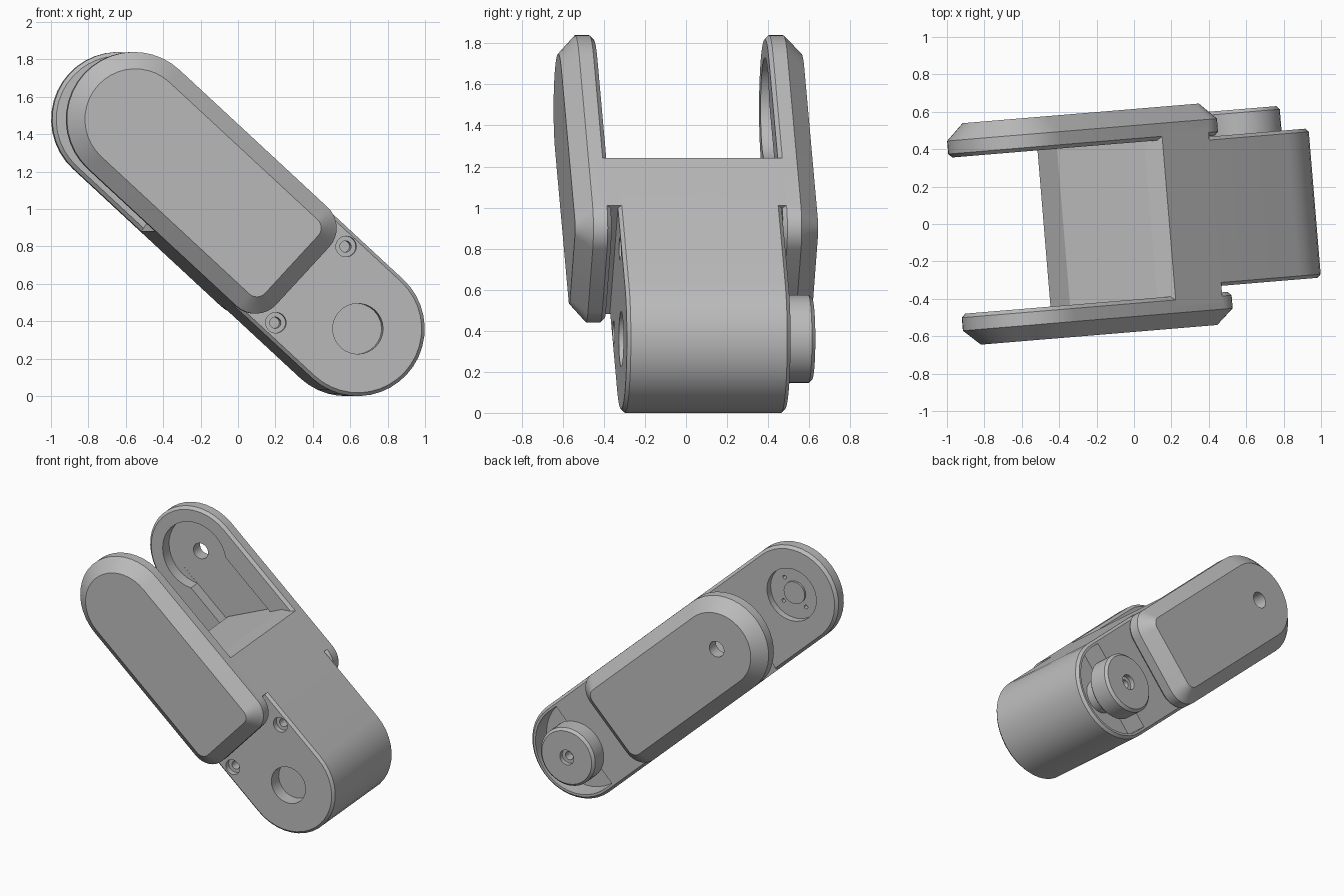
import bpy, bmesh
from math import sin, cos, pi, radians, atan2
from mathutils import Vector, Matrix

cube = bpy.data.objects.get("Cube")
if cube:
    bpy.data.objects.remove(cube, do_unlink=True)

grey = bpy.data.materials.new("plain grey")
grey.use_nodes = True
grey.diffuse_color = (0.5, 0.5, 0.5, 1)
grey.node_tree.nodes["Principled BSDF"].inputs["Base Color"].default_value = grey.diffuse_color

# Link frame: x runs from lower to upper joint, y across, z through the depth
SPAN, R, DEPTH = 1.65, 0.36, 0.8
yaw, pitch = radians(4.75), atan2(1.12, 1.212)
side = Vector((cos(yaw), sin(yaw), 0))
up = Vector((0, 0, 1))
along = up * sin(pitch) - side * cos(pitch)
across = up * cos(pitch) + side * sin(pitch)
through = along.cross(across)
FRAME = Matrix((along, across, through)).transposed().to_4x4()
FRAME.translation = (0.641, -0.316, 0.36)


def arc(cx, cy, r, a0, a1, n):
    steps = [radians(a0 + (a1 - a0) * i / n) for i in range(n + 1)]
    return [(cx + r * cos(a), cy + r * sin(a)) for a in steps]


def circle(cx, cy, r, n=32):
    return arc(cx, cy, r, 0, 360, n)[:-1]


def loft(name, sections):
    """Skin matching outlines, each given with its depth, and cap the ends."""
    bm = bmesh.new()
    rings = [[bm.verts.new((x, y, d)) for x, y in pts] for pts, d in sections]
    for low, high in zip(rings, rings[1:]):
        for i in range(len(low)):
            j = (i + 1) % len(low)
            bm.faces.new((low[i], low[j], high[j], high[i]))
    bm.faces.new(rings[0][::-1])
    bm.faces.new(rings[-1])
    bmesh.ops.recalc_face_normals(bm, faces=bm.faces)
    bm.transform(FRAME)
    mesh = bpy.data.meshes.new(name)
    bm.to_mesh(mesh)
    bm.free()
    mesh.materials.append(grey)
    obj = bpy.data.objects.new(name, mesh)
    bpy.context.collection.objects.link(obj)
    return obj


def prism(name, outline, d0, d1):
    return loft(name, [(outline, d0), (outline, d1)])


def select(obj):
    bpy.ops.object.select_all(action="DESELECT")
    obj.select_set(True)
    bpy.context.view_layer.objects.active = obj


def cut(obj, outline, d0, d1):
    cutter = prism("cutter", outline, d0, d1)
    cutter.hide_render = True
    mod = obj.modifiers.new("cut", "BOOLEAN")
    mod.operation, mod.solver, mod.object = "DIFFERENCE", "EXACT", cutter
    select(obj)
    bpy.ops.object.modifier_apply(modifier=mod.name)
    bpy.data.objects.remove(cutter, do_unlink=True)


def body_outline(r, end):
    return arc(0, 0, r, 90, 270, 20) + [(end, -r), (end, r)]


def plate_outline(inset):
    r, corner, foot = R - inset, 0.15 - inset, 0.417 + inset
    return (arc(SPAN, 0, r, -90, 90, 20)
            + arc(foot + corner, r - corner, corner, 90, 180, 8)
            + arc(foot + corner, corner - r, corner, 180, 270, 8))


def side_plate(name, depth_of, thickness):
    steps = [(0.02, 0), (0, 0.02), (0, 0.09), (0.09, thickness)]
    return loft(name, [(plate_outline(i), depth_of(t)) for i, t in steps])


# Rounded lower housing with softened rims
rim = 0.018
body = loft("lower_housing", [
    (body_outline(R - rim, 0.7), 0), (body_outline(R, 0.7), rim),
    (body_outline(R, 0.7), DEPTH - rim), (body_outline(R - rim, 0.7), DEPTH)])
cut(body, circle(0, 0, 0.135), -0.1, 0.1)
for w in (-0.275, 0.28):
    cut(body, circle(0.345, w, 0.055), -0.1, 0.04)
    cut(body, circle(0.345, w, 0.03), -0.1, 0.14)
cut(body, body_outline(R - 0.035, 0.08), 0.65, 1)

# Bridge between the two side plates, with a sloped end
bridge = prism("bridge", [(0.57, R), (0.57, -R), (1.157, -R), (1.19, -0.17),
                          (0.978, 0.29), (0.91, R)], -0.09, 0.88)

# Front plate with a round seat for the joint on its inner face
front_plate = side_plate("front_plate", lambda t: -0.035 - t, 0.172)
cut(front_plate, circle(SPAN, 0, 0.195), -0.085, 0.1)
boss = prism("joint_boss", circle(SPAN, 0, 0.083), -0.095, -0.07)
for a in (pi / 2, pi, 3 * pi / 2):
    hole = circle(SPAN + 0.125 * cos(a), 0.125 * sin(a), 0.014, 20)
    cut(front_plate, hole, -0.125, 0)

# Back plate with a keyhole channel and a through hole
back_plate = side_plate("back_plate", lambda t: 0.803 + t, 0.178)
cut(back_plate, circle(SPAN, 0, 0.25, 40), 0.7, 0.89)
cut(back_plate, [(1, -0.2), (SPAN, -0.2), (SPAN, 0.2), (1, 0.2)], 0.7, 0.891)
cut(back_plate, circle(SPAN, 0, 0.058), 0.7, 1.2)

# Round drive disc in the back pocket, on a narrower hub
disc = loft("drive_disc", [(circle(0, 0, r, 40), d) for r, d in
                           ((0.2, 0.77), (0.215, 0.785), (0.215, 0.915), (0.197, 0.933))])
cut(disc, circle(0, 0, 0.055), 0.9, 1)
cut(disc, circle(0, 0, 0.03), 0.83, 1)
hub = prism("drive_hub", circle(0, 0, 0.12), 0.63, 0.78)

for part in (body, bridge, front_plate, boss, back_plate, disc, hub):
    select(part)
    bpy.ops.object.shade_smooth_by_angle(angle=radians(19))
